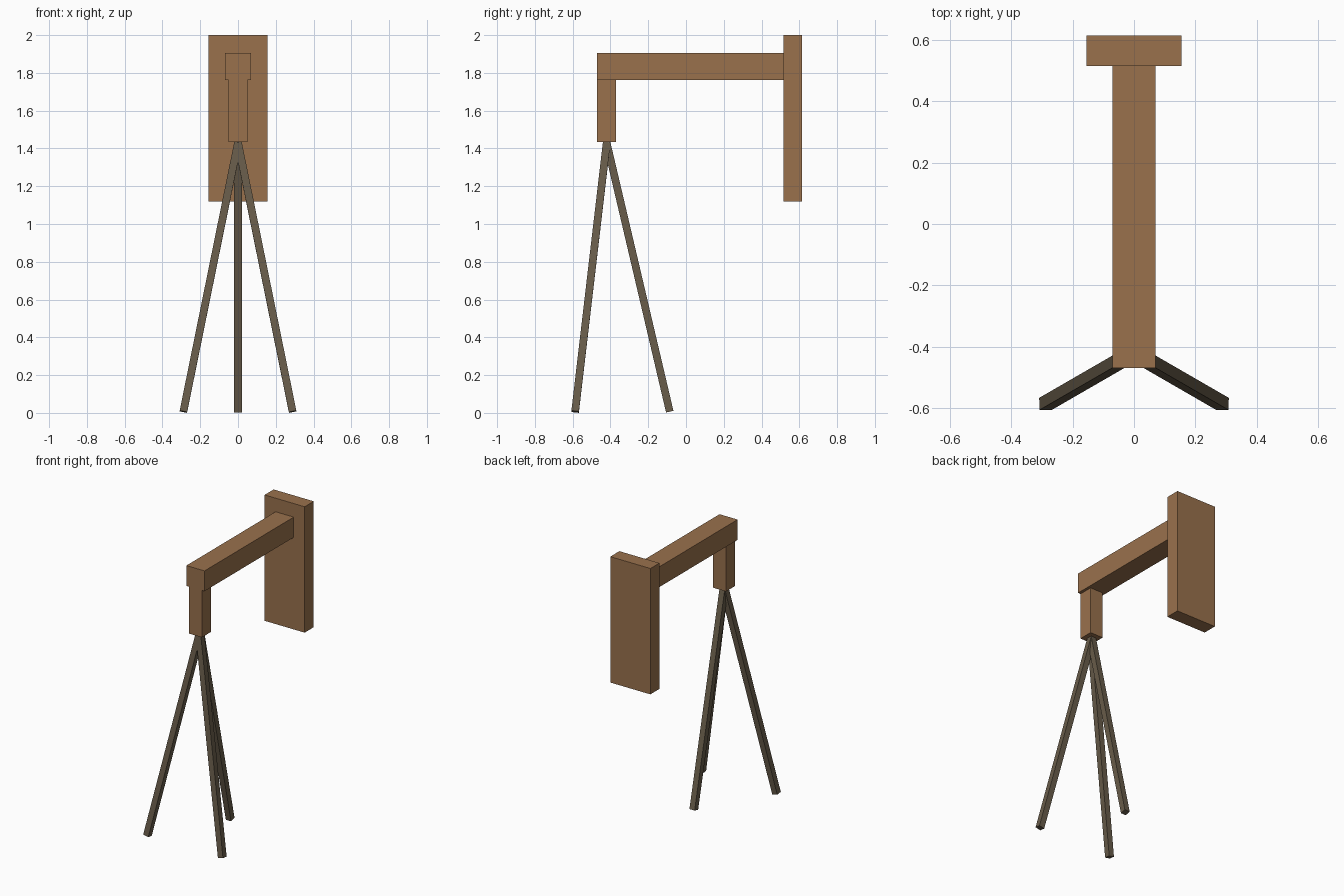
import bpy, bmesh, math
from mathutils import Vector, Matrix

if "Cube" in bpy.data.objects:
    bpy.data.objects.remove(bpy.data.objects["Cube"])


def material(name, rgb):
    m = bpy.data.materials.new(name)
    m.diffuse_color = (*rgb, 1)
    m.use_nodes = True
    m.node_tree.nodes["Principled BSDF"].inputs["Base Color"].default_value = m.diffuse_color
    return m


wood = material("warm wood", (0.32, 0.165, 0.073))
dark_wood = material("dark wood", (0.138, 0.107, 0.068))


def box(name, size, matrix, mat):
    bm = bmesh.new()
    bmesh.ops.create_cube(bm, size=1, matrix=matrix @ Matrix.Diagonal((*size, 1)))
    mesh = bpy.data.meshes.new(name)
    bm.to_mesh(mesh)
    bm.free()
    mesh.materials.append(mat)
    obj = bpy.data.objects.new(name, mesh)
    bpy.context.collection.objects.link(obj)
    return obj


def block(name, lo, hi):
    lo, hi = Vector(lo), Vector(hi)
    return box(name, hi - lo, Matrix.Translation((lo + hi) / 2), wood)


# Hanging back panel, horizontal arm and short post
block("back_panel", (-0.155, 0.515, 1.12), (0.155, 0.615, 2.0))
block("arm", (-0.07, -0.47, 1.763), (0.07, 0.515, 1.905))
block("post", (-0.05, -0.47, 1.435), (0.05, -0.37, 1.763))

# Three splayed tripod legs
top = Vector((0, -0.42, 1.43))
for name, deg in (("back_leg", 90), ("left_leg", 210), ("right_leg", 330)):
    a = math.radians(deg)
    foot = Vector((0.334 * math.cos(a), -0.42 + 0.334 * math.sin(a), 0.0065))
    axis = top - foot
    turn = Vector((0, 0, 1)).rotation_difference(axis).to_matrix().to_4x4()
    box(name, (0.04, 0.04, axis.length),
        Matrix.Translation((top + foot) / 2) @ turn, dark_wood)
